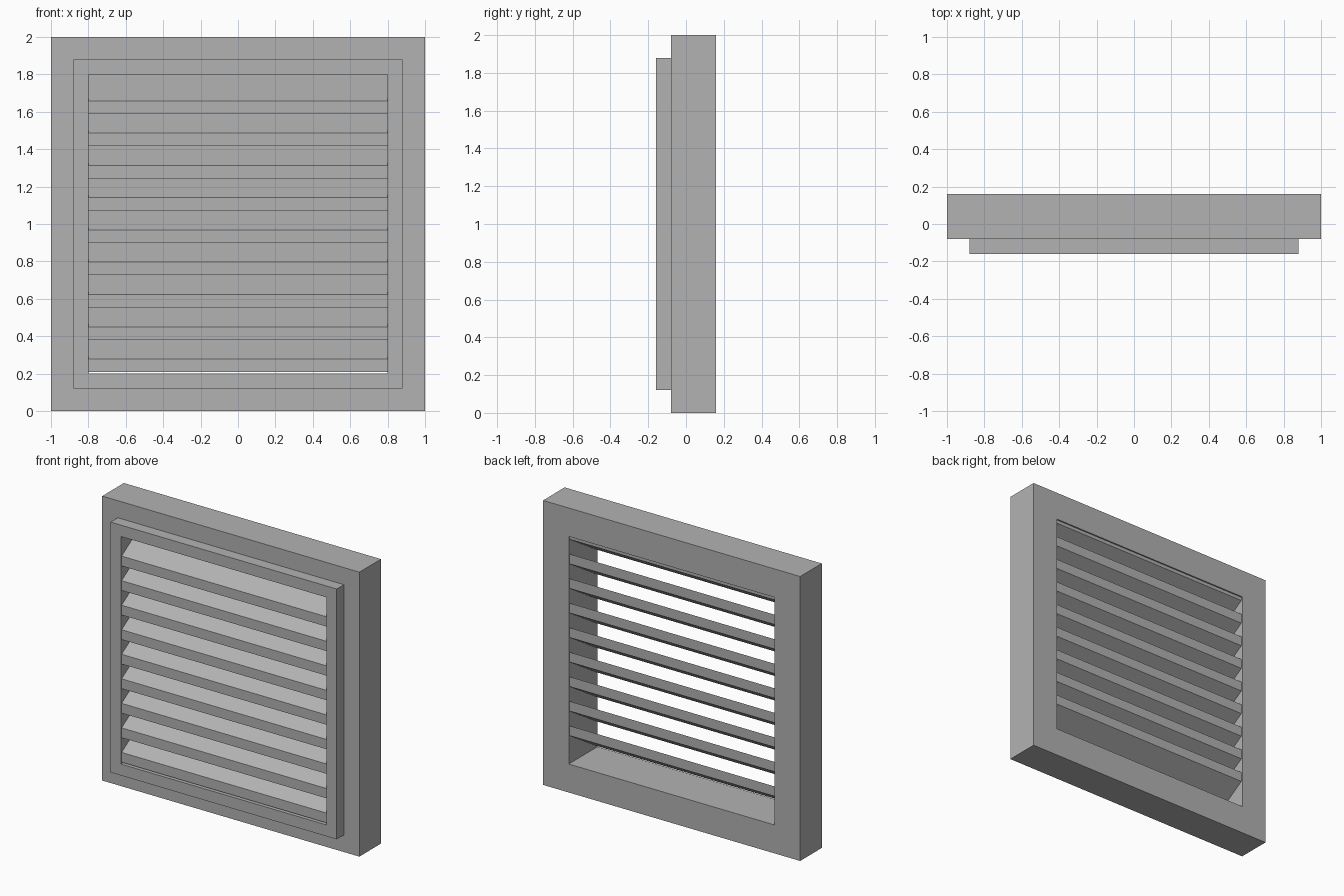
import bpy
import bmesh

if "Cube" in bpy.data.objects:
    bpy.data.objects.remove(bpy.data.objects["Cube"])

grey = bpy.data.materials.new("mid grey")
grey.diffuse_color = (0.448, 0.448, 0.448, 1)
grey.use_nodes = True
grey.node_tree.nodes["Principled BSDF"].inputs["Base Color"].default_value = grey.diffuse_color


def finish(name, bm):
    bmesh.ops.recalc_face_normals(bm, faces=bm.faces)
    mesh = bpy.data.meshes.new(name)
    bm.to_mesh(mesh)
    bm.free()
    mesh.materials.append(grey)
    obj = bpy.data.objects.new(name, mesh)
    bpy.context.collection.objects.link(obj)
    return obj


# Frame: stepped section (half size, y) swept around a square
section = [(1, 0.16), (1, -0.08), (0.88, -0.08),
           (0.88, -0.16), (0.80, -0.16), (0.80, 0.16)]
corners = [(-1, -1), (1, -1), (1, 1), (-1, 1)]
bm = bmesh.new()
rings = [[bm.verts.new((cx * h, y, 1 + cz * h)) for cx, cz in corners]
         for h, y in section]
for i, ring in enumerate(rings):
    nxt = rings[(i + 1) % len(rings)]
    for j in range(4):
        k = (j + 1) % 4
        bm.faces.new((ring[j], ring[k], nxt[k], nxt[j]))
finish("frame", bm)

# Slats: sloped boards with upright front and back edges
COUNT, PITCH, THICK, RISE = 9, 0.1725, 0.069, 0.187
for n in range(COUNT):
    z = 0.209 + n * PITCH
    profile = [(-0.15, z), (0.15, z + RISE),
               (0.15, z + RISE + THICK), (-0.15, z + THICK)]
    bm = bmesh.new()
    left, right = [[bm.verts.new((x, y, h)) for y, h in profile]
                   for x in (-0.80, 0.80)]
    bm.faces.new(left)
    bm.faces.new(right)
    for j in range(4):
        k = (j + 1) % 4
        bm.faces.new((left[j], left[k], right[k], right[j]))
    finish(f"slat_{n + 1}", bm)
